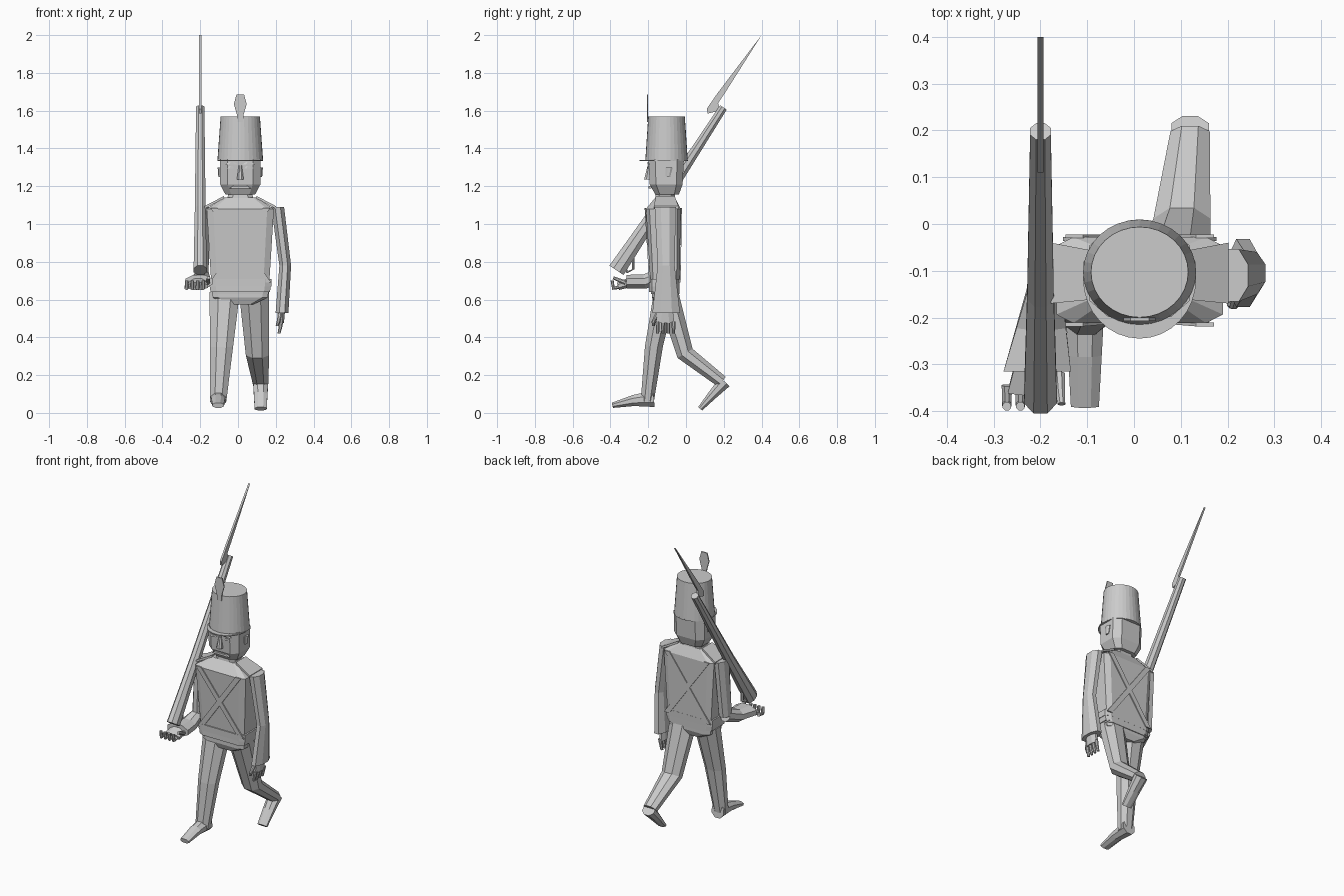
import bpy, bmesh, math
from mathutils import Vector

if "Cube" in bpy.data.objects:
    bpy.data.objects.remove(bpy.data.objects["Cube"])

GREY = (0.6, 0.6, 0.6, 1)
material = bpy.data.materials.new("plain grey")
material.use_nodes = True
material.diffuse_color = GREY
material.node_tree.nodes["Principled BSDF"].inputs["Base Color"].default_value = GREY

SIDES = {"right": -1, "left": 1}
CENTRE = .012


def finish(name, bm):
    bmesh.ops.recalc_face_normals(bm, faces=bm.faces)
    mesh = bpy.data.meshes.new(name)
    bm.to_mesh(mesh)
    bm.free()
    mesh.materials.append(material)
    obj = bpy.data.objects.new(name, mesh)
    bpy.context.collection.objects.link(obj)


def bridge(bm, lower, upper):
    """Join two matching rings of vertices with quads."""
    count = len(lower)
    for k in range(count):
        following = (k + 1) % count
        bm.faces.new((lower[k], lower[following], upper[following], upper[k]))


def mix(pair, factor):
    return pair[0] + (pair[1] - pair[0]) * factor


def limb(name, x, path, width, depth, chamfer=.42):
    """Tapered eight-sided tube along a (y, z) path; x, width and depth run from start to end."""
    quarter = [(1, -chamfer), (1, chamfer), (chamfer, 1), (-chamfer, 1)]
    outline = quarter + [(-across, -along) for across, along in quarter]
    bm = bmesh.new()
    rings = []
    last = len(path) - 1
    for i, (y, z) in enumerate(path):
        before, after = path[max(i - 1, 0)], path[min(i + 1, last)]
        along = Vector((0, after[0] - before[0], after[1] - before[1])).normalized()
        side = Vector((0, along.z, -along.y))
        if abs(along.z) > .9:
            side = Vector((0, math.copysign(1, along.z), 0))
        f = i / last
        rings.append([bm.verts.new(Vector((mix(x, f) + a * mix(width, f), y, z))
                                   + side * b * mix(depth, f)) for a, b in outline])
    for lower, upper in zip(rings, rings[1:]):
        bridge(bm, lower, upper)
    bm.faces.new(rings[0])
    bm.faces.new(rings[-1])
    finish(name, bm)


def column(name, path, width, depth, chamfer=.8):
    """Body part standing on the middle line."""
    limb(name, (CENTRE, CENTRE), path, width, depth, chamfer)


def plate(name, points, push):
    """Flat outline pushed along a vector."""
    bm = bmesh.new()
    push = Vector(push)
    lower = [bm.verts.new(p) for p in points]
    upper = [bm.verts.new(Vector(p) + push) for p in points]
    bridge(bm, lower, upper)
    bm.faces.new(lower)
    bm.faces.new(upper)
    finish(name, bm)


# Jacket, belt and collar
chest, waist = (-.12, 1.08), (-.11, .63)
column("jacket", [waist, chest], (.15, .178), (.075, .092))
column("jacket_shoulders", [chest, (-.11, 1.14)], (.178, .085), (.092, .052))
column("jacket_hem", [(-.115, .64), (-.115, .67)], (.157, .162), (.08, .08))
column("belt", [(-.115, .67), (-.115, .71)], (.165, .165), (.081, .082))
column("collar", [(-.11, 1.12), (-.11, 1.16)], (.075, .062), (.056, .05), .6)
column("neck", [(-.105, 1.14), (-.105, 1.2)], (.055, .055), (.045, .045))

# Crossed straps on chest and back, with shoulder boards
for hand, sign in SIDES.items():
    for face, top_y, low_y, push in (("front", -.211, -.187, -.008), ("back", -.03, -.036, .008)):
        strap = [(CENTRE + sign * reach + edge, y, z)
                 for reach, y, z, edges in ((.14, top_y, 1.085, (-.019, .019)),
                                            (-.145, low_y, .69, (.019, -.019)))
                 for edge in edges]
        plate(f"{face}_strap_{hand}", strap, (0, push, 0))
    inner, outer = CENTRE + sign * .085, CENTRE + sign * .19
    plate(f"shoulder_board_{hand}", [(inner, -.16, 1.135), (outer, -.17, 1.08),
                                     (outer, -.04, 1.08), (inner, -.06, 1.135)], (0, 0, .014))

# Head and face
column("jaw", [(-.1, 1.155), (-.105, 1.21)], (.078, .107), (.062, .087), .62)
column("head", [(-.105, 1.21), (-.105, 1.345)], (.107, .108), (.087, .094), .62)
column("nose", [(-.2, 1.235), (-.195, 1.31)], (.018, .008), (.022, .008), .42)
column("mouth", [(-.19, 1.187), (-.19, 1.2)], (.06, .04), (.008, .008))
for hand, sign in SIDES.items():
    middle = CENTRE + sign * .045
    eye = (middle, middle)
    limb(f"eye_{hand}", eye, [(-.197, 1.294), (-.197, 1.306)], (.024, .015), (.006, .006))
    limb(f"eyebrow_{hand}", eye, [(-.197, 1.316), (-.197, 1.327)], (.034, .015), (.008, .008))
    ear = CENTRE + sign * .108
    limb(f"ear_{hand}", (ear, ear), [(-.095, 1.25), (-.09, 1.3)], (.008, .012), (.012, .02))

# Tall hat with peak and plume
bm = bmesh.new()
bmesh.ops.create_cone(bm, cap_ends=True, segments=32, radius1=.121, radius2=.104, depth=.235)
bmesh.ops.scale(bm, verts=bm.verts, vec=(1, .93, 1))
bmesh.ops.translate(bm, verts=bm.verts, vec=(CENTRE, -.103, 1.4525))
finish("hat", bm)
angles = [math.tau * k / 32 for k in range(32)]
plate("hat_peak", [(CENTRE + .121 * math.cos(angle), -.1175 + .1275 * math.sin(angle), 1.334)
                   for angle in angles], (0, 0, .006))
half_plume = [(.014, 1.54), (.018, 1.58), (.034, 1.635), (.02, 1.686)]
plume = half_plume + [(-x, z) for x, z in reversed(half_plume)]
plate("plume", [(CENTRE + x, -.2, z) for x, z in plume], (0, -.007, 0))

# Trousers and shoes
column("hips", [(-.11, .575), (-.11, .61)], (.07, .145), (.055, .07))
column("seat", [(-.11, .61), (-.11, .66)], (.145, .15), (.07, .07))
limb("right_leg", (-.07, -.105), [(-.11, .64), (-.17, .35), (-.205, .06)], (.08, .043), (.06, .035))
limb("right_shoe", (-.105, -.105), [(-.17, .075), (-.28, .065), (-.39, .04)],
     (.042, .03), (.044, .014))
limb("left_leg", (.085, .12), [(-.1, .64), (-.005, .315), (.19, .165)], (.08, .042), (.06, .033))
limb("left_shoe", (.12, .12), [(.205, .165), (.14, .095), (.075, .022)], (.04, .032), (.035, .014))

# Left arm hanging down
limb("left_upper_arm", (.21, .25), [(-.11, 1.09), (-.105, .78)], (.034, .031), (.056, .045))
limb("left_forearm", (.25, .233), [(-.105, .78), (-.105, .53)], (.031, .034), (.045, .073))
limb("left_palm", (.23, .225), [(-.11, .55), (-.11, .475)], (.02, .018), (.04, .048))
for k, finger in enumerate(("index", "middle", "ring", "little")):
    y = -.15 + k * .028
    limb(f"left_{finger}_finger", (.23, .217), [(y, .485), (y, .45), (y, .42)],
         (.011, .008), (.011, .008))
limb("left_thumb", (.222, .207), [(-.15, .525), (-.172, .485), (-.172, .46)],
     (.011, .008), (.012, .008))

# Right arm bent forward, hand under the musket butt
elbow = (-.125, .73)
limb("right_upper_arm", (-.18, -.19), [(-.105, 1.09), elbow], (.032, .034), (.056, .042))
limb("right_forearm", (-.19, -.207), [elbow, (-.22, .695), (-.315, .695)], (.034, .072), (.04, .036))
limb("right_palm", (-.21, -.215), [(-.3, .69), (-.36, .67)], (.045, .055), (.025, .02))
for k, finger in enumerate(("little", "ring", "middle", "index")):
    x = -.272 + k * .029
    limb(f"right_{finger}_finger", (x, x), [(-.345, .668), (-.385, .66), (-.39, .7)],
         (.011, .009), (.011, .009))
limb("right_thumb", (-.16, -.155), [(-.32, .69), (-.36, .705), (-.385, .715)],
     (.012, .008), (.012, .008))

# Musket with trigger guard and bayonet
grip = (-.2, -.2)
limb("musket", grip, [(-.368, .755), (-.15, 1.08), (.198, 1.617)], (.035, .022), (.045, .021))
limb("trigger_guard", grip, [(-.33, .78), (-.31, .745), (-.28, .76), (-.28, .83)],
     (.008, .008), (.007, .007))
blade = [(.115, 1.585), (.11, 1.61), (.165, 1.69), (.4, 2), (.21, 1.7), (.17, 1.64), (.18, 1.6)]
plate("bayonet", [(grip[0] - .006, y, z) for y, z in blade], (.012, 0, 0))
